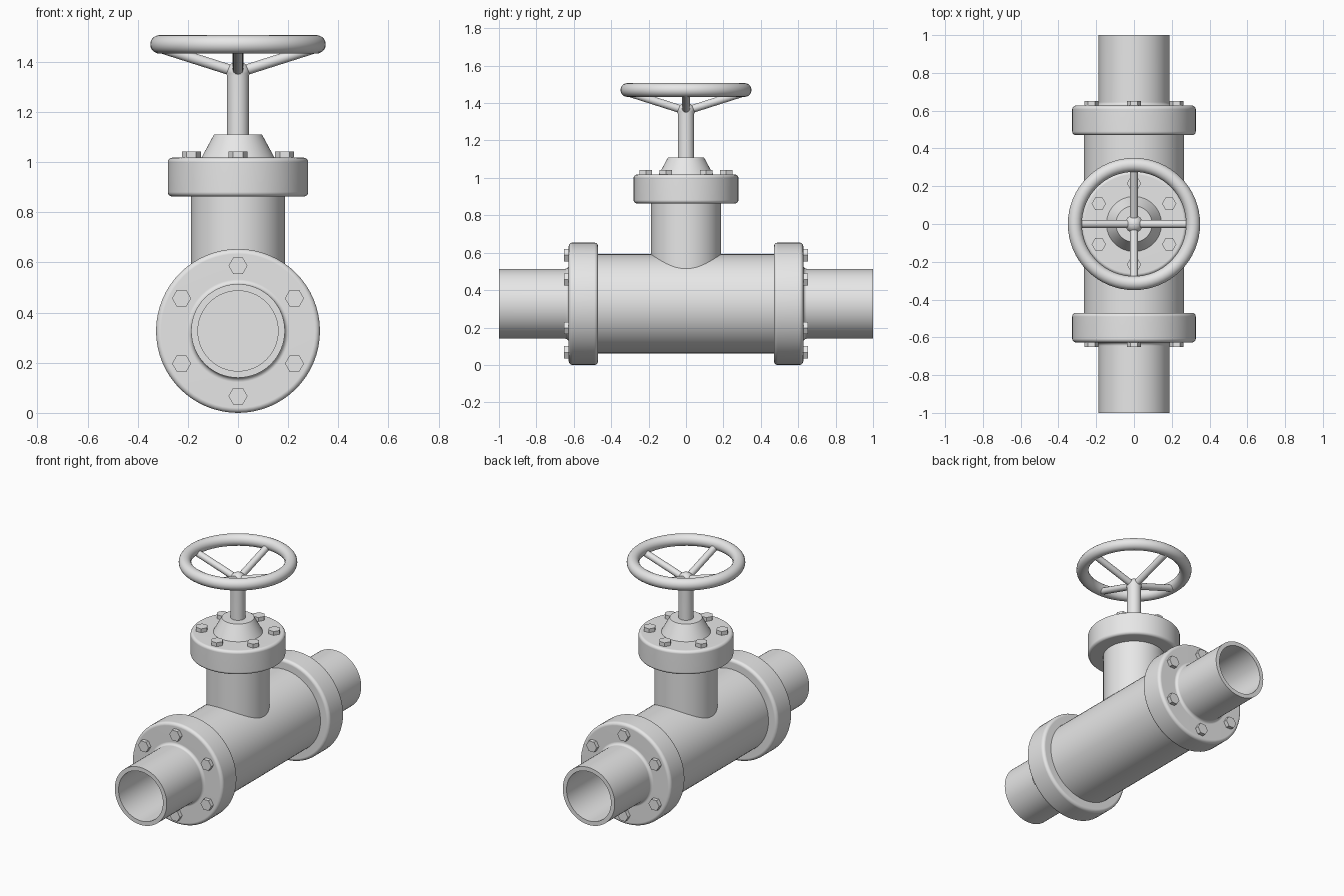
import bpy, bmesh
from math import cos, sin, pi, radians
from mathutils import Matrix, Vector

cube = bpy.data.objects.get("Cube")
if cube:
    bpy.data.objects.remove(cube, do_unlink=True)

metal = bpy.data.materials.new("grey_metal")
metal.use_nodes = True
grey = (0.8, 0.8, 0.8, 1)
metal.diffuse_color = grey
metal.node_tree.nodes["Principled BSDF"].inputs["Base Color"].default_value = grey


def arc(r, h, radius, start, end, steps=5):
    """Profile points on an arc centred at (r, h)."""
    angles = [radians(start + (end - start) * i / steps) for i in range(steps + 1)]
    return [(r + radius * cos(a), h + radius * sin(a)) for a in angles]


def lathe(name, profile, matrix=Matrix(), sides=64):
    """Revolve (radius, height) points about z, then place the part."""
    bm = bmesh.new()
    verts = [bm.verts.new((r, 0, h)) for r, h in profile]
    edges = [bm.edges.new(pair) for pair in zip(verts, verts[1:])]
    bmesh.ops.spin(bm, geom=verts + edges, axis=(0, 0, 1), cent=(0, 0, 0),
                   angle=2 * pi, steps=sides, use_merge=True)
    bmesh.ops.remove_doubles(bm, verts=bm.verts[:], dist=1e-5)
    bmesh.ops.recalc_face_normals(bm, faces=bm.faces[:])
    mesh = bpy.data.meshes.new(name)
    bm.to_mesh(mesh)
    bm.free()
    mesh.materials.append(metal)
    obj = bpy.data.objects.new(name, mesh)
    obj.matrix_world = matrix
    bpy.context.collection.objects.link(obj)
    bpy.ops.object.select_all(action='DESELECT')
    obj.select_set(True)
    bpy.context.view_layer.objects.active = obj
    bpy.ops.object.shade_smooth_by_angle(angle=radians(30))
    weighted = obj.modifiers.new("even_shading", 'WEIGHTED_NORMAL')
    weighted.keep_sharp = True
    return obj


def rod(name, radius, bottom, top, matrix=Matrix(), sides=64):
    return lathe(name, [(0, bottom), (radius, bottom), (radius, top), (0, top)],
                 matrix, sides)


def disc(radius, bottom, top, bevel):
    """Profile of a disc with rounded outer edges, open at the top centre."""
    return ([(0, bottom)] + arc(radius - bevel, bottom + bevel, bevel, -90, 0)
            + arc(radius - bevel, top - bevel, bevel, 0, 90))


def bolt_ring(name, ring_radius, face, matrix=Matrix()):
    """Six hexagonal bolt heads standing on a flange face."""
    for i in range(6):
        a = radians(30 + 60 * i)
        place = Matrix.Translation((ring_radius * cos(a), ring_radius * sin(a), 0))
        rod(f"{name}_{i + 1}", 0.038, face - 0.01, face + 0.025, matrix @ place, 6)


AXIS = 0.327      # height of the main pipe's axis
PIPE = 0.187      # radius of end pipes and neck
BORE = 0.16

# Main body and the flanged, hollow end pipes
along_y = Matrix.Translation((0, 0, AXIS)) @ Matrix.Rotation(pi / 2, 4, 'X')
rod("valve_body", 0.265, -0.48, 0.48, along_y)
for side, turn in (("front", pi / 2), ("back", -pi / 2)):
    place = Matrix.Translation((0, 0, AXIS)) @ Matrix.Rotation(turn, 4, 'X')
    profile = (disc(AXIS, 0.47, 0.627, 0.02)
               + arc(PIPE + 0.018, 0.645, 0.018, 270, 180)
               + [(PIPE, 1), (BORE, 1), (BORE, 0.5), (0, 0.5)])
    lathe(side + "_flange_pipe", profile, place)
    bolt_ring(side + "_flange_bolt", 0.26, 0.627, place)

# Neck, bonnet flange and bonnet cone
rod("neck", PIPE, AXIS, 0.88)
lathe("bonnet_flange", disc(0.28, 0.863, 1.018, 0.018) + [(0, 1.018)])
bolt_ring("bonnet_bolt", 0.215, 1.018)
lathe("bonnet_cone", [(0, 1.01), (0.15, 1.01), (0.096, 1.11), (0, 1.11)])

# Stem with a domed top
lathe("stem", [(0, 1.1), (0.044, 1.1), (0.044, 1.345)]
      + arc(0, 1.355, 0.047, 0, 90, 8), sides=32)

# Hand wheel: rim and four spokes rising outward
lathe("wheel_rim", arc(0.313, 1.47, 0.037, 0, 360, 20))
for i in range(4):
    a = i * pi / 2
    slope = Vector((0.305 * cos(a), 0.305 * sin(a), 0.097))
    place = Matrix.Translation((0, 0, 1.358)) @ slope.to_track_quat('Z', 'Y').to_matrix().to_4x4()
    rod(f"wheel_spoke_{i + 1}", 0.021, 0, slope.length, place, 20)
